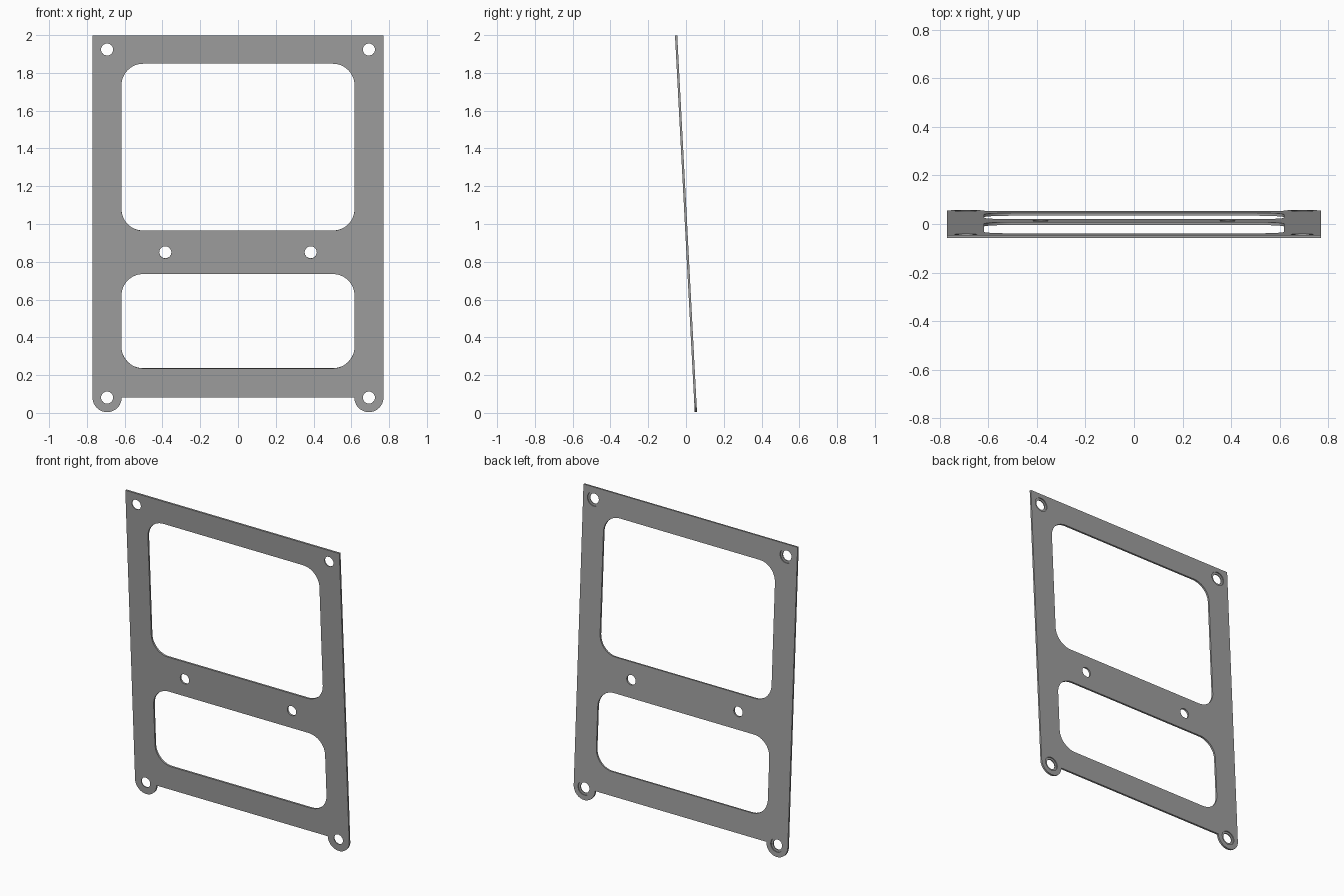
import bpy
from math import sin, cos, pi, radians
from mathutils import Matrix

cube = bpy.data.objects.get("Cube")
if cube:
    bpy.data.objects.remove(cube, do_unlink=True)

THICK = 0.012
TILT = radians(3)
HALF_W = 0.77
LUG_X, LUG_R = 0.693, 0.077
LOW, HIGH = -0.92, 1.0          # plate edges, measured from its middle
CORNERS = [(s * LUG_X, y) for s in (-1, 1) for y in (LOW, 0.925)]
MIDDLE = [(s * 0.385, -0.15) for s in (-1, 1)]


def arc(cx, cy, r, start, end, n):
    steps = [start + (end - start) * i / n for i in range(n + 1)]
    return [(cx + r * cos(a), cy + r * sin(a)) for a in steps]


def circle(cx, cy, r, n=32):
    return arc(cx, cy, r, 0, 2 * pi, n)[:-1]


def window(bottom, top, half=0.617, r=0.115):
    pts = []
    for i, (sx, cy) in enumerate([(1, top - r), (-1, top - r),
                                  (-1, bottom + r), (1, bottom + r)]):
        pts += arc(sx * (half - r), cy, r, i * pi / 2, (i + 1) * pi / 2, 12)
    return pts


def extruded(name, loops, depth):
    """Filled flat outline with holes, extruded to a mesh object."""
    curve = bpy.data.curves.new(name, 'CURVE')
    curve.dimensions = '2D'
    curve.fill_mode = 'BOTH'
    curve.extrude = depth / 2
    for pts in loops:
        spline = curve.splines.new('POLY')
        spline.points.add(len(pts) - 1)
        for p, (x, y) in zip(spline.points, pts):
            p.co = (x, y, 0, 1)
        spline.use_cyclic_u = True
    temp = bpy.data.objects.new(name + "_outline", curve)
    bpy.context.collection.objects.link(temp)
    dg = bpy.context.evaluated_depsgraph_get()
    mesh = bpy.data.meshes.new_from_object(temp.evaluated_get(dg))
    bpy.data.objects.remove(temp, do_unlink=True)
    # weld caps to walls so the solid is closed
    import bmesh
    bm = bmesh.new()
    bm.from_mesh(mesh)
    bmesh.ops.remove_doubles(bm, verts=bm.verts, dist=1e-5)
    bmesh.ops.recalc_face_normals(bm, faces=bm.faces)
    bm.to_mesh(mesh)
    bm.free()
    ob = bpy.data.objects.new(name, mesh)
    bpy.context.collection.objects.link(ob)
    return ob


# Plate outline with two rounded lugs at the lower corners
outline = [(HALF_W, HIGH), (-HALF_W, HIGH)]
for s in (-1, 1):
    outline += arc(s * LUG_X, LOW, LUG_R, pi, 2 * pi, 24)

# Two windows, four corner holes and two middle holes
loops = [outline, window(-0.035, 0.85), window(-0.765, -0.265)]
loops += [circle(x, y, 0.032) for x, y in CORNERS + MIDDLE]
plate = extruded("frame_plate", loops, THICK)

# Counterbores on the back of the corner holes
cutter = extruded("counterbore_cutter", [circle(x, y, 0.046) for x, y in CORNERS], THICK)
cutter.data.transform(Matrix.Translation((0, 0, -THICK / 2)))
cutter.hide_render = True
mod = plate.modifiers.new("counterbores", 'BOOLEAN')
mod.operation = 'DIFFERENCE'
mod.solver = 'EXACT'
mod.object = cutter
bpy.context.view_layer.update()
dg = bpy.context.evaluated_depsgraph_get()
result = bpy.data.meshes.new_from_object(plate.evaluated_get(dg))
plate.modifiers.clear()
plate.data = result
bpy.data.objects.remove(cutter, do_unlink=True)

# Stand the plate up, leaning forward at the top
result.transform(Matrix.Translation((0, 0, 1)) @ Matrix.Rotation(pi / 2 + TILT, 4, 'X'))

# Plain grey metal
grey = bpy.data.materials.new("grey_metal")
grey.use_nodes = True
colour = (0.35, 0.35, 0.35, 1)
grey.diffuse_color = colour
grey.node_tree.nodes["Principled BSDF"].inputs["Base Color"].default_value = colour
result.materials.clear()
result.materials.append(grey)

# Smooth arcs, sharp edges
bpy.ops.object.select_all(action='DESELECT')
plate.select_set(True)
bpy.context.view_layer.objects.active = plate
bpy.ops.object.shade_smooth_by_angle(angle=radians(30))
